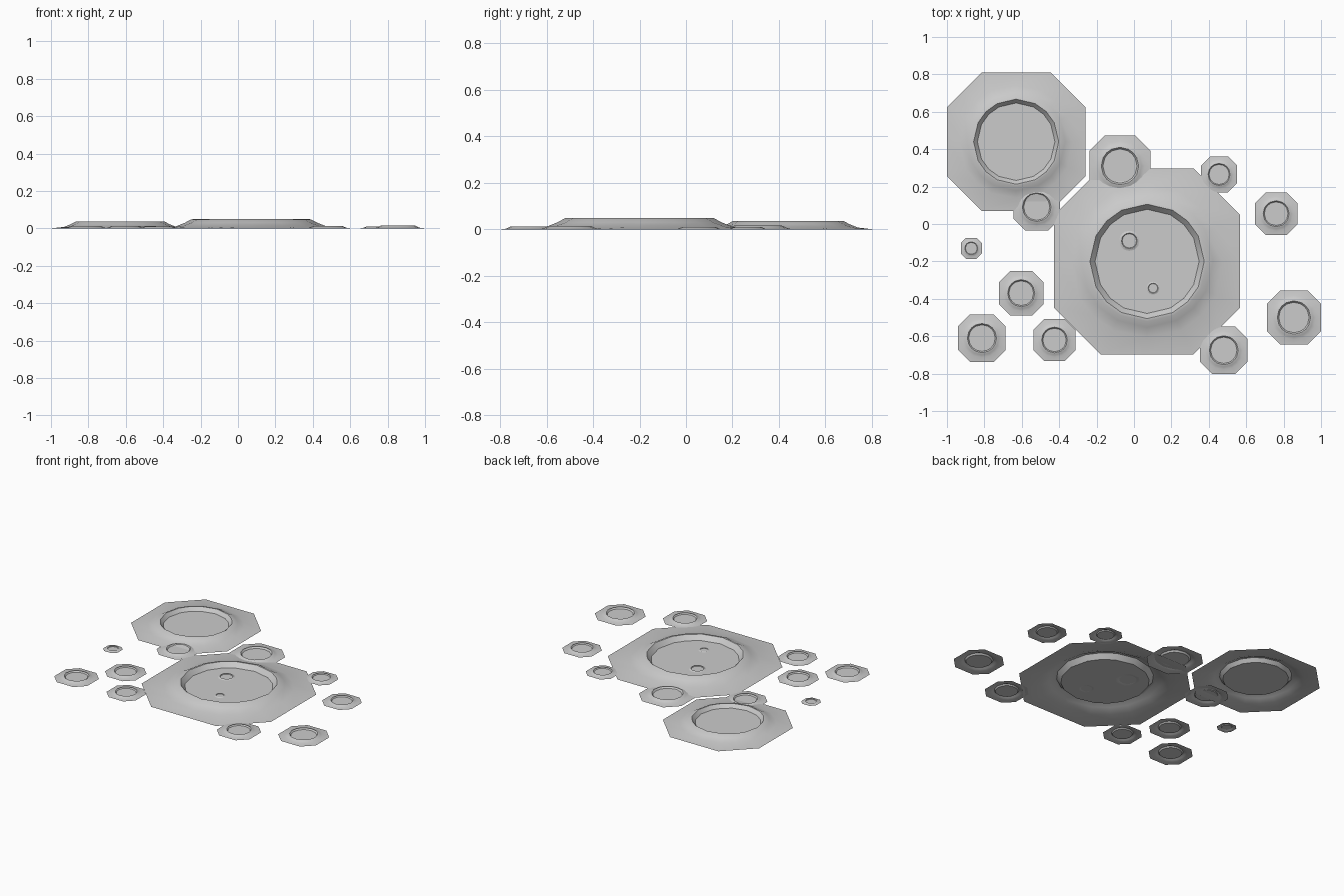
import bpy
from math import cos, sin, atan2, radians

if "Cube" in bpy.data.objects:
    bpy.data.objects.remove(bpy.data.objects["Cube"])

# 16 directions matching the chamfered-square outline (quarter pattern)
QUARTER = [(1, 0), (1, .5), (.75, .75), (.5, 1)]
OUTLINE = []
for k in range(4):
    for x, y in QUARTER:
        for _ in range(k):
            x, y = -y, x
        OUTLINE.append((x, y))

# (radius, height, roundness) relative to crater half width, skirt to floor
PROFILE = [(1.0, 0.0, 0.0), (.81, .022, .8), (.71, .062, 1.0),
           (.645, .097, 1.0), (.615, .1, 1.0), (.56, .035, 1.0)]


def crater(name, x, y, half, z=0.0):
    """Open shell: angular skirt, raised round rim, sunken flat floor."""
    verts, faces = [], []
    n = len(OUTLINE)
    for r, h, roundness in PROFILE:
        for ox, oy in OUTLINE:
            a = atan2(oy, ox)
            px = ox * (1 - roundness) + cos(a) * roundness
            py = oy * (1 - roundness) + sin(a) * roundness
            verts.append((px * r * half, py * r * half, h * half))
    for j in range(len(PROFILE) - 1):
        for i in range(n):
            k = (i + 1) % n
            faces.append((j * n + i, j * n + k, (j + 1) * n + k, (j + 1) * n + i))
    last = (len(PROFILE) - 1) * n
    faces.append(tuple(range(last, last + n)))
    mesh = bpy.data.meshes.new(name)
    mesh.from_pydata(verts, [], faces)
    ob = bpy.data.objects.new(name, mesh)
    ob.location = (x, y, z)
    bpy.context.collection.objects.link(ob)
    bpy.ops.object.select_all(action='DESELECT')
    ob.select_set(True)
    bpy.context.view_layer.objects.active = ob
    bpy.ops.object.shade_smooth_by_angle(angle=radians(30))
    return ob


# Two main craters
crater("large_crater", .07, -.2, .497)
crater("medium_crater", -.63, .44, .37)

# Scattered small craters
SMALL = [(-.075, .31, .163), (-.52, .09, .125), (.455, .265, .096),
         (.76, .055, .113), (.855, -.5, .145), (.48, -.675, .126),
         (-.425, -.62, .112), (-.813, -.61, .127), (-.603, -.37, .118),
         (-.87, -.13, .056)]
for i, (x, y, half) in enumerate(SMALL):
    crater(f"small_crater_{i + 1}", x, y, half)

# Tiny craters on the large crater's floor, skirts just sunk below it
floor = .497 * .035
crater("tiny_crater_1", -.025, -.09, .068, floor - .002)
crater("tiny_crater_2", .102, -.343, .043, floor - .001)
